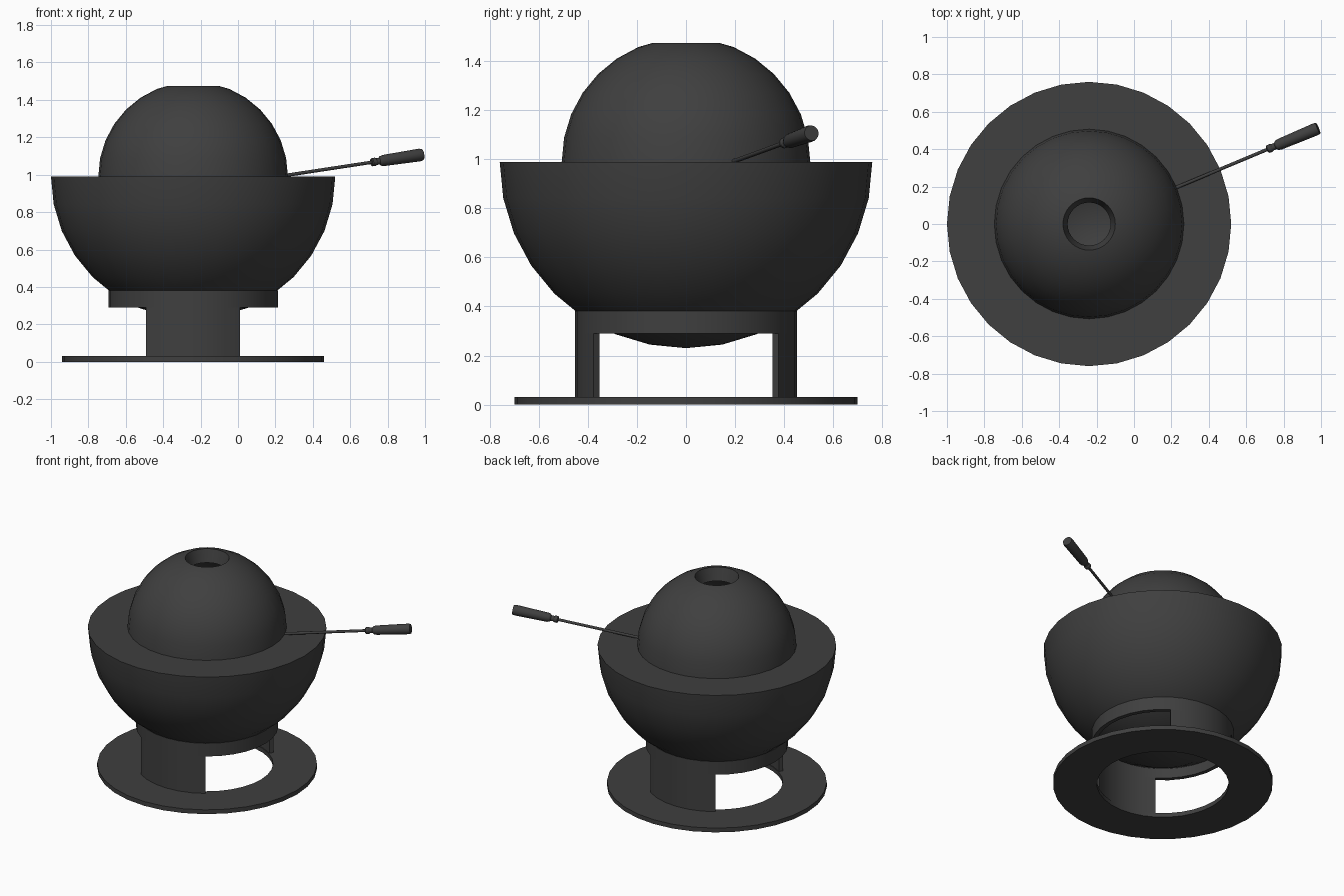
import bpy, bmesh, math
from mathutils import Matrix, Vector

if "Cube" in bpy.data.objects:
    bpy.data.objects.remove(bpy.data.objects["Cube"])

CX = -0.24          # axis of the bowl and stand
STEP = math.pi / 16
dark = bpy.data.materials.new("dark_grey")
dark.diffuse_color = (0.05, 0.05, 0.05, 1)
dark.use_nodes = True
dark.node_tree.nodes["Principled BSDF"].inputs["Base Color"].default_value = dark.diffuse_color


def lathe(name, profile, segs=32, start=0, count=None, closed=False, matrix=None):
    """Revolve (r, z) points; a count below segs gives a capped sector."""
    count = count or segs
    full = count == segs
    bm = bmesh.new()
    cols = []
    for i in range(start, start + (count if full else count + 1)):
        a = 2 * math.pi * i / segs
        cols.append([bm.verts.new((r * math.cos(a), r * math.sin(a), z)) for r, z in profile])
    n = len(profile)
    for i in range(count):
        a, b = cols[i], cols[(i + 1) % len(cols)]
        for j in range(n if closed else n - 1):
            k = (j + 1) % n
            bm.faces.new((a[j], b[j], b[k], a[k]))
    if not full:
        bm.faces.new(cols[0])
        bm.faces.new(cols[-1])
    bmesh.ops.remove_doubles(bm, verts=bm.verts, dist=1e-5)
    bmesh.ops.recalc_face_normals(bm, faces=bm.faces)
    me = bpy.data.meshes.new(name)
    bm.to_mesh(me)
    bm.free()
    me.materials.append(dark)
    ob = bpy.data.objects.new(name, me)
    ob.matrix_world = matrix or Matrix.Translation((CX, 0, 0))
    bpy.context.collection.objects.link(ob)
    bpy.ops.object.select_all(action='DESELECT')
    ob.select_set(True)
    bpy.context.view_layer.objects.active = ob
    bpy.ops.object.shade_smooth_by_angle(angle=math.radians(30))
    return ob


def arc(radius, first, last):
    """Profile points on a sphere centred at rim height, in 1/16 half-turns from the equator."""
    sgn = 1 if last >= first else -1
    return [(abs(radius * math.cos(i * STEP)), RIM + radius * math.sin(i * STEP))
            for i in range(first, last + sgn, sgn)]


RIM, R_BOWL, R_DOME, R_IN = 0.99, 0.76, 0.507, 0.415

# Bowl with a flat rim and a round cavity
lathe("bowl", arc(R_BOWL, -8, 0) + arc(R_IN, 0, -8))

# Dome shell with an opening at the top
lathe("dome", arc(R_DOME, 0, 6) + [(0.14, 1.474), (0.115, 1.387)] + arc(R_IN, 6, 0))

# Base plate
lathe("base_plate", [(0.42, 0), (0.70, 0), (0.70, 0.03), (0.42, 0.03)], closed=True)

# Stand collar and its two curved legs
lathe("stand_collar", [(0.425, 0.29), (0.453, 0.29), (0.453, 0.382), (0.425, 0.382)], closed=True)
for name, first in (("back_leg", 5), ("front_leg", 21)):
    lathe(name, [(0.425, 0.03), (0.453, 0.03), (0.453, 0.29), (0.425, 0.29)],
          start=first, count=6, closed=True)

# Rod and grip, pointing out and slightly up
yaw, pitch = math.radians(22.7), math.radians(8)
direction = Vector((math.cos(yaw) * math.cos(pitch), math.sin(yaw) * math.cos(pitch), math.sin(pitch)))
pose = Matrix.Translation((CX, 0, 0.921)) @ direction.to_track_quat('Z', 'Y').to_matrix().to_4x4()
lathe("rod", [(0, 0.47), (0.009, 0.47), (0.009, 1.06), (0, 1.06)], segs=16, matrix=pose)
lathe("grip", [(0, 1.043), (0.018, 1.043), (0.022, 1.048), (0.022, 1.066), (0.018, 1.072),
               (0.018, 1.09), (0.026, 1.098), (0.030, 1.115), (0.034, 1.325), (0.031, 1.34), (0, 1.34)],
      segs=24, matrix=pose)
